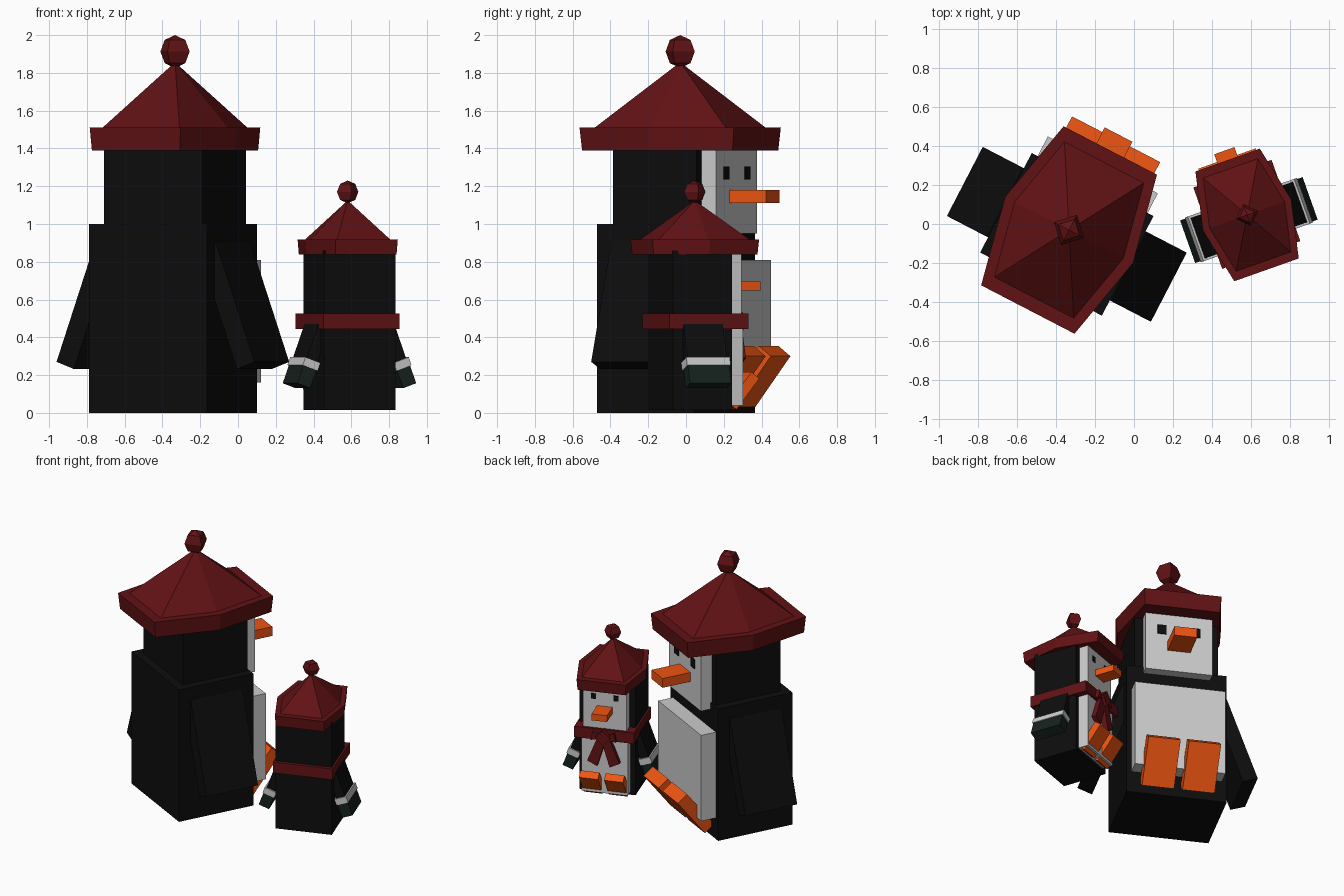
import bpy, bmesh
from math import radians, sin, cos
from mathutils import Matrix

if "Cube" in bpy.data.objects:
    bpy.data.objects.remove(bpy.data.objects["Cube"])


def material(name, rgb):
    m = bpy.data.materials.new(name)
    m.diffuse_color = (*rgb, 1)
    m.use_nodes = True
    m.node_tree.nodes["Principled BSDF"].inputs["Base Color"].default_value = m.diffuse_color
    return m


BLACK = material("black", (0.004, 0.004, 0.004))
RED = material("dark_red", (0.12, 0.006, 0.007))
ORANGE = material("orange", (0.85, 0.09, 0.006))
GREEN = material("dark_green", (0.008, 0.016, 0.012))
WHITE = None
place = Matrix()


def finish(name, bm, mat):
    bmesh.ops.recalc_face_normals(bm, faces=bm.faces)
    me = bpy.data.meshes.new(name)
    bm.to_mesh(me)
    bm.free()
    if mat:
        me.materials.append(mat)
    ob = bpy.data.objects.new(name, me)
    ob.matrix_world = place
    bpy.context.collection.objects.link(ob)


def loft(name, rings, mat):
    """Skin a list of equal-length point rings and cap both ends."""
    bm = bmesh.new()
    vs = [[bm.verts.new(p) for p in ring] for ring in rings]
    n = len(vs[0])
    for a, b in zip(vs, vs[1:]):
        for i in range(n):
            j = (i + 1) % n
            bm.faces.new((a[i], a[j], b[j], b[i]))
    bm.faces.new(vs[0])
    bm.faces.new(vs[-1])
    finish(name, bm, mat)


def box(name, x, y, z, mat):
    (x0, x1), (y0, y1), (z0, z1) = x, y, z
    loft(name, [[(x0, y0, h), (x1, y0, h), (x1, y1, h), (x0, y1, h)] for h in (z0, z1)], mat)


def hat(name, s, y, z_rim, z_top, z_apex, ball_z, ball_r):
    # stretched six-sided brim and crown in one mesh
    outline = [(.27, .46), (-.27, .46), (-.37, 0), (-.27, -.46), (.27, -.46), (.37, 0)]
    steps = [(.975, z_rim), (1, z_top), (.85, z_top), (.04, z_apex)]
    loft(name + "_hat", [[(px * s * k, y + py * s * k, z) for px, py in outline]
                         for k, z in steps], RED)
    # bobble
    bm = bmesh.new()
    bmesh.ops.create_uvsphere(bm, u_segments=4, v_segments=4, radius=ball_r,
                              matrix=Matrix.Translation((0, y, ball_z)))
    finish(name + "_hat_bobble", bm, RED)


def feet(name, s, x0, x1):
    # feet tipped up on their heels
    prof = [(.55, .30), (.478, .355), (.268, .085), (.34, .03)]
    for side, tag in ((1, "right"), (-1, "left")):
        loft(f"{name}_{tag}_foot",
             [[(side * x, y * s, z * s) for y, z in prof] for x in (x0, x1)], ORANGE)


def arm_part(name, tip, s0, s1, thick, depth, grow, mat):
    # slab leaning outward by 20 degrees, measured up from its outer tip
    c, k = cos(radians(20)), sin(radians(20))
    prof = []
    for s, t in ((s0, -grow), (s1, -grow), (s1, thick + grow), (s0, thick + grow)):
        prof.append((tip[0] - k * s - c * t, tip[1] + c * s - k * t))
    for side, tag in ((1, "right"), (-1, "left")):
        loft(f"{name}_{tag}", [[(side * x, y, z) for x, z in prof]
                               for y in (-depth - grow, depth + grow)], mat)


def eyes(name, x, w, y, z0, z1):
    for side, tag in ((1, "right"), (-1, "left")):
        box(f"{name}_{tag}_eye", (side * x - w, side * x + w), (y - .02, y + .006), (z0, z1), BLACK)


# ---- big bird ----
place = Matrix.Translation((-.345, -.053, 0)) @ Matrix.Rotation(radians(-27.4), 4, 'Z')
box("big_body", (-.352, .352), (-.288, .288), (0, 1.0), BLACK)
box("big_head", (-.293, .293), (-.225, .275), (.98, 1.42), BLACK)
box("big_face", (-.235, .235), (.25, .361), (.95, 1.42), WHITE)
box("big_belly", (-.318, .318), (.27, .402), (.16, .81), WHITE)
box("big_beak", (-.08, .08), (.34, .577), (1.11, 1.18), ORANGE)
eyes("big", .12, .03, .361, 1.235, 1.305)
feet("big", 1, .03, .255)
arm_part("big_arm", (.59, .27), 0, .68, .11, .2, 0, BLACK)
hat("big", 1, .025, 1.39, 1.51, 1.84, 1.913, .087)

# ---- small bird ----
place = Matrix.Translation((.59, .02, 0)) @ Matrix.Rotation(radians(19.5), 4, 'Z')
box("small_body", (-.2, .2), (-.165, .165), (.015, .86), BLACK)
box("small_face", (-.155, .155), (.15, .235), (.5, .86), WHITE)
box("small_belly", (-.165, .165), (.15, .24), (.04, .5), WHITE)
box("small_beak", (-.055, .055), (.22, .378), (.647, .695), ORANGE)
eyes("small", .08, .018, .235, .745, .785)
feet("small", .61, .022, .157)
arm_part("small_arm", (.328, .155), .13, .46, .065, .11, 0, BLACK)
arm_part("small_cuff", (.328, .155), .1, .145, .065, .11, .012, WHITE)
arm_part("small_mitten", (.328, .155), 0, .1, .065, .11, .006, GREEN)
hat("small", .65, .028, .838, .918, 1.115, 1.17, .06)

# scarf with knot and two splayed tails
box("scarf_band", (-.213, .213), (-.19, .253), (.445, .527), RED)
loft("scarf_knot", [[(.055, y, .48), (0, y, .535), (-.055, y, .48), (0, y, .42)]
                    for y in (.24, .295)], RED)
for side, tag in ((1, "right"), (-1, "left")):
    loft(f"scarf_{tag}_tail", [[(side * x, y, z) for x, z in
                                ((-.02, .47), (.035, .49), (.115, .29), (.045, .255))]
                               for y in (.24, .275)], RED)
    # bow loops beside the knot
    loft(f"scarf_{tag}_loop", [[(side * x, y, z) for x, z in
                                ((0, .47), (.075, .515), (.09, .45))]
                               for y in (.24, .28)], RED)
